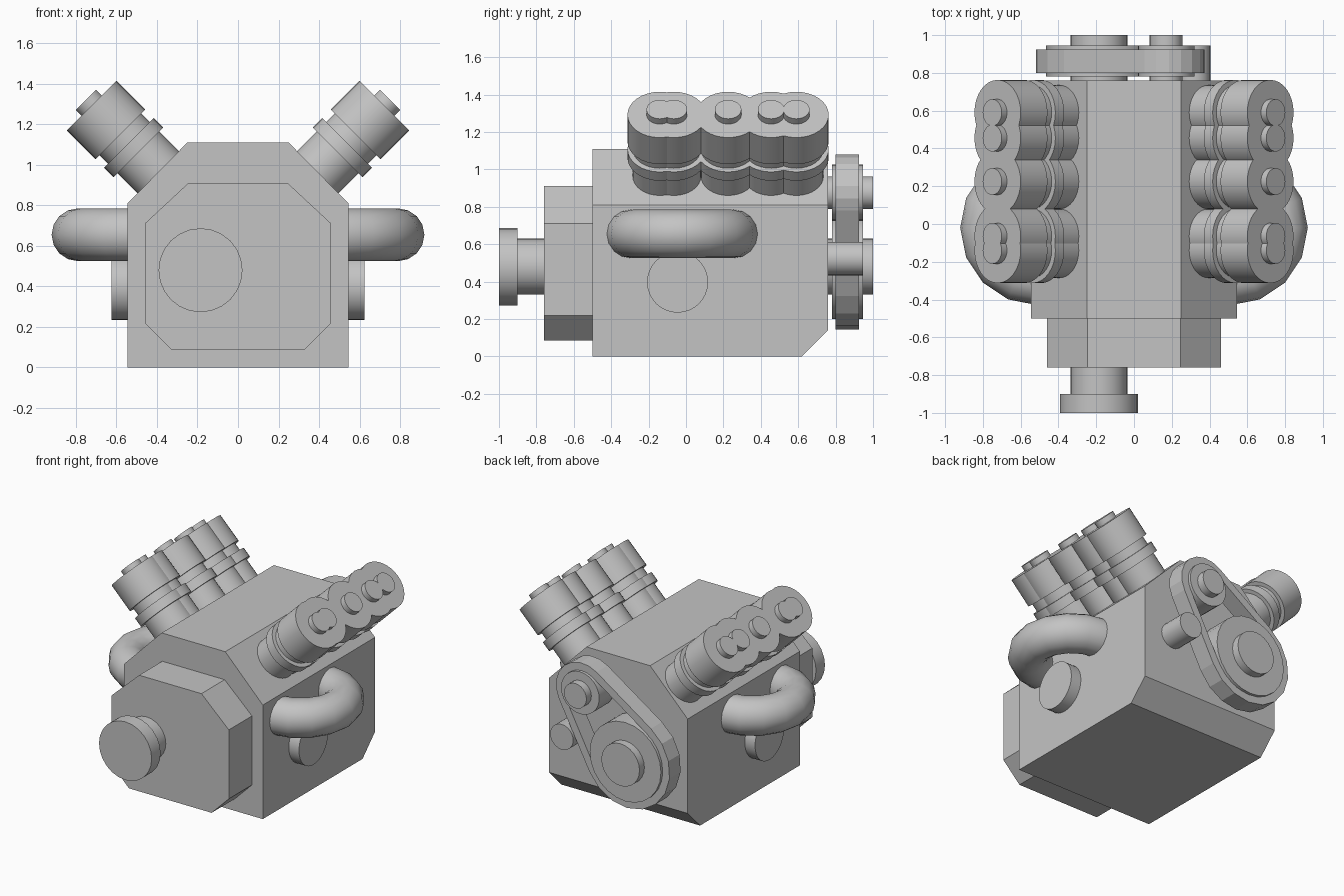
import bpy, bmesh, math
from mathutils import Matrix, Vector

cube = bpy.data.objects.get("Cube")
if cube:
    bpy.data.objects.remove(cube, do_unlink=True)

metal = bpy.data.materials.new("grey_metal")
metal.use_nodes = True
GREY = (0.55, 0.55, 0.55, 1)
metal.diffuse_color = GREY
metal.node_tree.nodes["Principled BSDF"].inputs["Base Color"].default_value = GREY


def finish(name, bm, smooth=True):
    """Turn a bmesh into a named, shaded object."""
    bmesh.ops.recalc_face_normals(bm, faces=bm.faces)
    mesh = bpy.data.meshes.new(name)
    bm.to_mesh(mesh)
    bm.free()
    mesh.materials.append(metal)
    ob = bpy.data.objects.new(name, mesh)
    bpy.context.collection.objects.link(ob)
    if smooth:
        bpy.ops.object.select_all(action='DESELECT')
        ob.select_set(True)
        bpy.context.view_layer.objects.active = ob
        bpy.ops.object.shade_smooth_by_angle(angle=math.radians(30))
    return ob


def prism(outline, y0, y1):
    """Extrude an (x, z) outline from y0 to y1."""
    bm = bmesh.new()
    face = bm.faces.new([bm.verts.new((x, y0, z)) for x, z in outline])
    ext = bmesh.ops.extrude_face_region(bm, geom=[face])["geom"]
    moved = [v for v in ext if isinstance(v, bmesh.types.BMVert)]
    bmesh.ops.translate(bm, verts=moved, vec=(0, y1 - y0, 0))
    return bm


def mirrored(half):
    return half + [(-x, z) for x, z in reversed(half)]


def lathe(name, profile, origin, axis, sides=32):
    """Stepped round part: (radius, distance) pairs along an axis."""
    bm = bmesh.new()
    rings = [[bm.verts.new((r * math.cos(math.tau * i / sides),
                            r * math.sin(math.tau * i / sides), h))
              for i in range(sides)] for r, h in profile]
    for a, b in zip(rings, rings[1:]):
        for i in range(sides):
            j = (i + 1) % sides
            bm.faces.new((a[i], a[j], b[j], b[i]))
    bm.faces.new(rings[0])
    bm.faces.new(rings[-1])
    turn = Vector(axis).to_track_quat('Z', 'Y').to_matrix().to_4x4()
    bm.transform(Matrix.Translation(origin) @ turn)
    return finish(name, bm)


# Engine block with sloped shoulders and a cut lower rear edge
block = prism(mirrored([(0.545, 0), (0.545, 0.81), (0.25, 1.11)]), -0.5, 0.76)
cut = bmesh.ops.bisect_plane(block, geom=block.verts[:] + block.edges[:] + block.faces[:],
                             plane_co=(0, 0.69, 0.07), plane_no=(0, 1, -1), clear_outer=True)
rim = [e for e in cut["geom_cut"] if isinstance(e, bmesh.types.BMEdge)]
bmesh.ops.holes_fill(block, edges=rim)
finish("engine_block", block, False)

# Front housing
finish("front_housing", prism(mirrored([(0.325, 0.085), (0.46, 0.22), (0.46, 0.71), (0.245, 0.91)]),
                              -0.76, -0.48), False)

# Output shaft and flange
CRANK = (-0.185, 0.48)
lathe("output_flange", [(0.15, 0), (0.15, 0.16), (0.207, 0.16), (0.207, 0.26)],
      (CRANK[0], -0.74, CRANK[1]), (0, -1, 0), 24)

# Two banks of stepped cylinders, each with a small cap
barrel = [(0.145, -0.05), (0.145, 0.137), (0.173, 0.137), (0.173, 0.203), (0.145, 0.203),
          (0.145, 0.262), (0.173, 0.262), (0.173, 0.463), (0.071, 0.463), (0.071, 0.503)]
for side, s in (("left", 1), ("right", -1)):
    for n, y in enumerate((-0.14, -0.065, 0.225, 0.455, 0.59)):
        lathe(f"{side}_cylinder_{n + 1}", barrel, (s * 0.395, y, 0.965), (s, 0, 1))

    # Curved side pipe
    bm = bmesh.new()
    bmesh.ops.create_circle(bm, segments=16, radius=0.13)
    bm.transform(Matrix.Translation((s * 0.51, -0.3, 0.655)) @ Matrix.Rotation(math.pi / 2, 4, 'Y'))
    bmesh.ops.spin(bm, geom=bm.verts[:] + bm.edges[:], cent=(s * 0.51, -0.02, 0.655),
                   axis=(0, 0, 1), angle=s * math.pi, steps=8)
    finish(f"{side}_pipe", bm)

    # Round side cover
    lathe(f"{side}_cover", [(0.163, 0), (0.163, 0.105)], (s * 0.52, -0.045, 0.397), (s, 0, 0))

# Rear pulleys, each with its shaft
TOP = (0.17, 0.875)
for name, (x, z), r, shaft in (("crank_pulley", CRANK, 0.28, 0.15), ("upper_pulley", TOP, 0.15, 0.088)):
    lathe(name, [(shaft, 0), (shaft, 0.04), (r, 0.04), (r, 0.205), (shaft, 0.205), (shaft, 0.26)],
          (x, 0.74, z), (0, 1, 0), 24)
lathe("idler_pulley", [(0.09, 0), (0.09, 0.205)], (0.315, 0.74, 0.523), (0, 1, 0), 24)

# Drive belt: a closed band around both pulleys
dx, dz = TOP[0] - CRANK[0], TOP[1] - CRANK[1]
lean = math.atan2(dz, dx)
wrap = math.acos(0.13 / math.hypot(dx, dz))


def loop(grow):
    pts = []
    for (x, z), r, start, sweep, n in ((CRANK, 0.28, lean + wrap, math.tau - 2 * wrap, 10),
                                       (TOP, 0.15, lean - wrap, 2 * wrap, 8)):
        for i in range(n + 1):
            a = start + sweep * i / n
            pts.append((x + (r + grow) * math.cos(a), z + (r + grow) * math.sin(a)))
    return pts


bm = bmesh.new()
rings = [[bm.verts.new((x, y, z)) for x, z in loop(g)]
         for g, y in ((0.055, 0.8), (0.055, 0.925), (0, 0.925), (0, 0.8))]
count = len(rings[0])
for k in range(4):
    a, b = rings[k], rings[(k + 1) % 4]
    for i in range(count):
        j = (i + 1) % count
        bm.faces.new((a[i], a[j], b[j], b[i]))
finish("drive_belt", bm, False)
